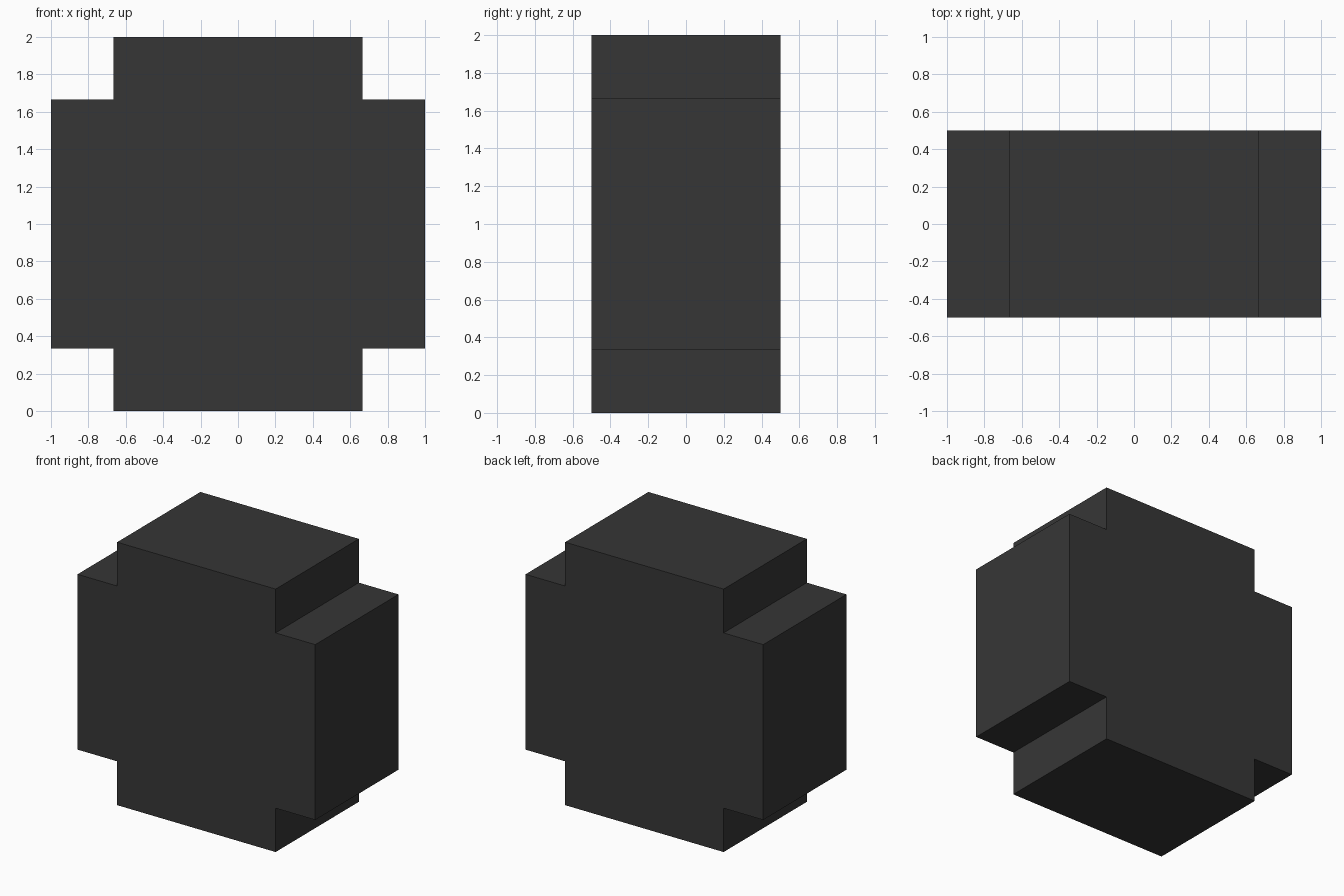
import bpy, bmesh

if "Cube" in bpy.data.objects:
    bpy.data.objects.remove(bpy.data.objects["Cube"])

# Single dark grey colour
mat = bpy.data.materials.new("dark_grey")
mat.diffuse_color = (0.037, 0.037, 0.037, 1)
mat.use_nodes = True
mat.node_tree.nodes["Principled BSDF"].inputs["Base Color"].default_value = mat.diffuse_color

# Block with square-notched corners: outline in x/z, extruded along y
A, B, DEPTH = 1.0, 2 / 3, 1.0
quarter = [(A, -B), (A, B), (B, B)]
outline = []
for _ in range(4):
    outline += quarter
    quarter = [(-z, x) for x, z in quarter]  # quarter turn

bm = bmesh.new()
face = bm.faces.new([bm.verts.new((x, -DEPTH / 2, z + 1)) for x, z in outline])
extruded = bmesh.ops.extrude_face_region(bm, geom=[face], use_keep_orig=True)["geom"]
verts = [g for g in extruded if isinstance(g, bmesh.types.BMVert)]
bmesh.ops.translate(bm, verts=verts, vec=(0, DEPTH, 0))
bmesh.ops.recalc_face_normals(bm, faces=bm.faces)

mesh = bpy.data.meshes.new("notched_block")
bm.to_mesh(mesh)
bm.free()
mesh.materials.append(mat)
bpy.context.collection.objects.link(bpy.data.objects.new("notched_block", mesh))
